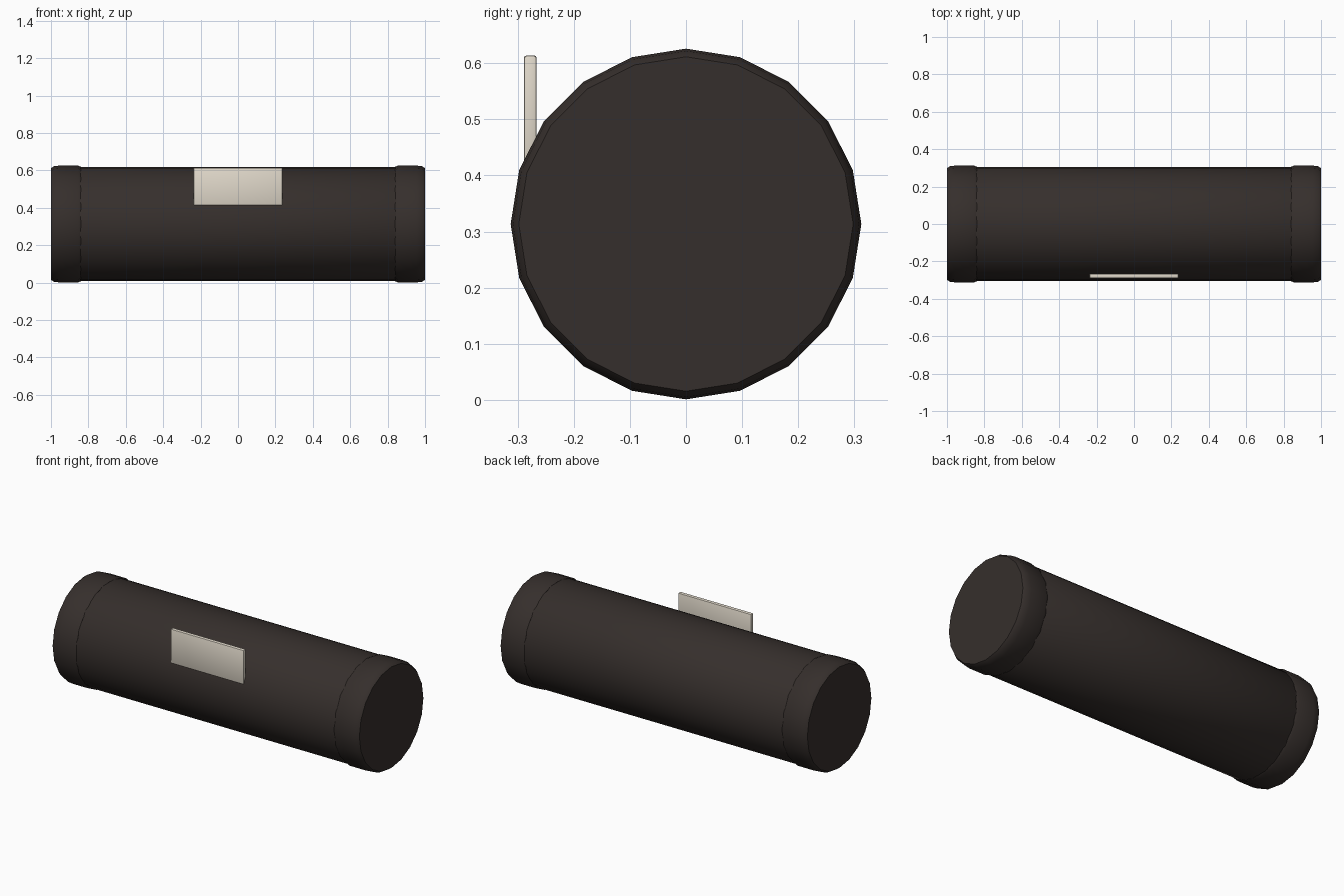
import bpy, bmesh
from math import pi, cos, sin, radians

if "Cube" in bpy.data.objects:
    bpy.data.objects.remove(bpy.data.objects["Cube"])

CZ = 0.3135  # roll axis height


def material(name, rgb):
    m = bpy.data.materials.new(name)
    m.diffuse_color = (*rgb, 1)
    m.use_nodes = True
    m.node_tree.nodes["Principled BSDF"].inputs["Base Color"].default_value = m.diffuse_color
    return m


dark = material("dark_fabric", (0.036, 0.028, 0.025))
cream = material("cream_label", (0.76, 0.70, 0.60))


# solid of revolution around the x axis, profile given as (x, radius)
def lathe(name, profile, sides, mat):
    bm = bmesh.new()
    rings = [[bm.verts.new((x, r * sin(2 * pi * i / sides), CZ + r * cos(2 * pi * i / sides)))
              for i in range(sides)] for x, r in profile]
    for a, b in zip(rings, rings[1:]):
        for i in range(sides):
            j = (i + 1) % sides
            bm.faces.new((a[i], a[j], b[j], b[i]))
    bm.faces.new(rings[0])
    bm.faces.new(rings[-1])
    bmesh.ops.recalc_face_normals(bm, faces=bm.faces)
    finish(name, bm, mat)


def finish(name, bm, mat):
    me = bpy.data.meshes.new(name)
    bm.to_mesh(me)
    bm.free()
    ob = bpy.data.objects.new(name, me)
    bpy.context.collection.objects.link(ob)
    me.materials.append(mat)
    bpy.ops.object.select_all(action='DESELECT')
    ob.select_set(True)
    bpy.context.view_layer.objects.active = ob
    bpy.ops.object.shade_smooth_by_angle(angle=radians(40))


# main bolster roll
lathe("bolster_body", [(-0.98, 0.29), (-0.96, 0.305), (0.96, 0.305), (0.98, 0.29)], 32, dark)

# end caps with rounded rims
for side, s in (("left", -1), ("right", 1)):
    prof = [(0.84, 0.306), (0.855, 0.3125), (0.955, 0.3125), (0.985, 0.3085), (1.0, 0.298)]
    lathe(side + "_end_cap", [(s * x, r) for x, r in prof], 20, dark)

# sewn label on the upper front
bm = bmesh.new()
bmesh.ops.create_cube(bm, size=1)
for v in bm.verts:
    v.co = (v.co.x * 0.476, v.co.y * 0.023 - 0.2775, v.co.z * 0.20 + 0.514)
bmesh.ops.bevel(bm, geom=bm.edges[:], offset=0.005, segments=2, profile=0.5, affect='EDGES')
finish("front_label", bm, cream)
